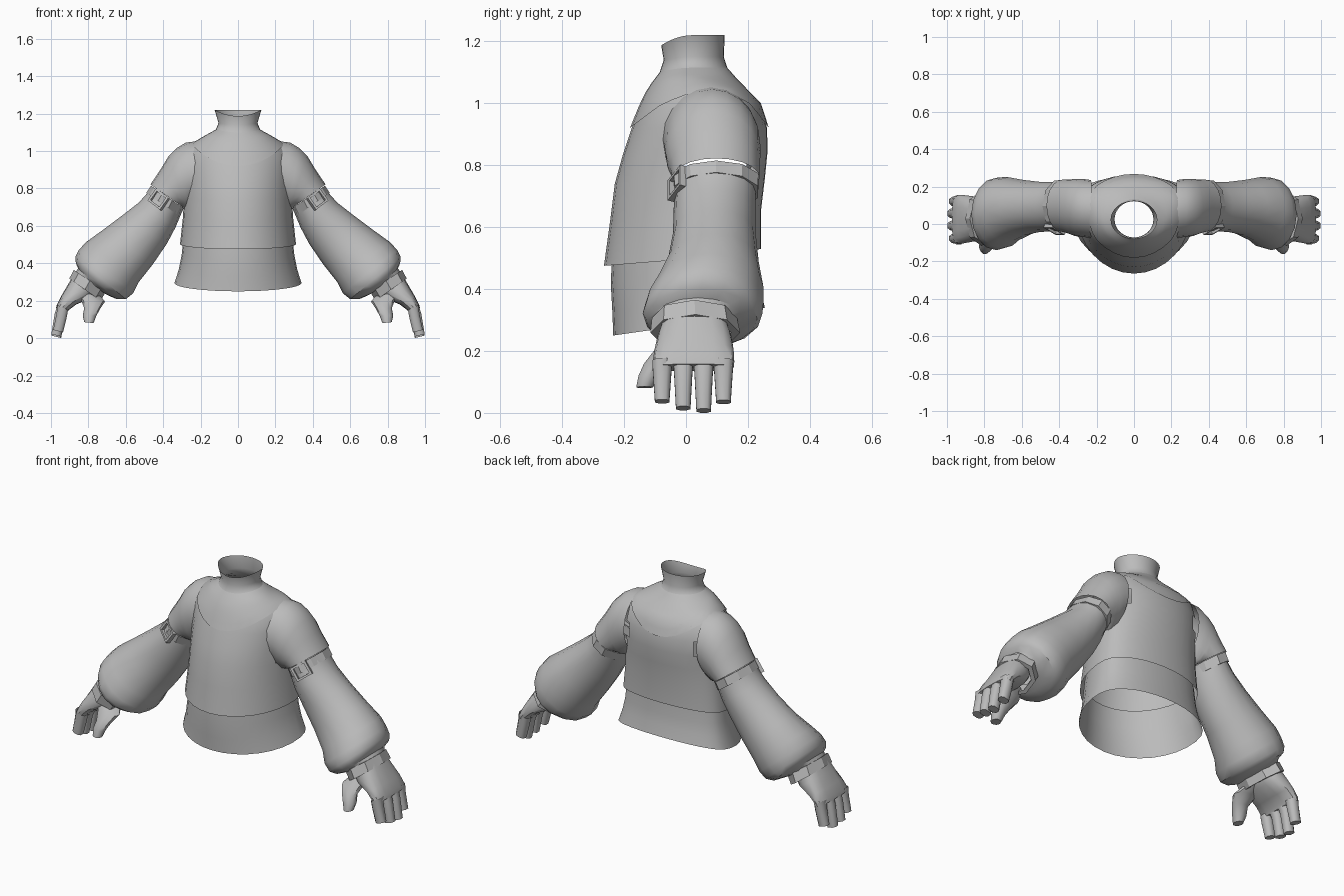
import bpy, bmesh, math
from mathutils import Vector

if "Cube" in bpy.data.objects:
    bpy.data.objects.remove(bpy.data.objects["Cube"])

gray = bpy.data.materials.new("plain_gray")
gray.diffuse_color = (0.5, 0.5, 0.5, 1)
gray.use_nodes = True
gray.node_tree.nodes["Principled BSDF"].inputs["Base Color"].default_value = gray.diffuse_color


def loft(name, rings, cap=False, closed=False, mirror=False, angle=40, skip=None):
    """Skin a list of point rings into one object; skip() leaves faces open."""
    bm = bmesh.new()
    vs = [[bm.verts.new(p) for p in r] for r in rings]
    n = len(vs[0])
    pairs = list(zip(vs, vs[1:]))
    if closed:
        pairs.append((vs[-1], vs[0]))
    for a, b in pairs:
        for i in range(n):
            j = (i + 1) % n
            quad = (a[i], a[j], b[j], b[i])
            if not (skip and skip(sum((v.co for v in quad), Vector()) / 4)):
                bm.faces.new(quad)
    if cap:
        bm.faces.new(vs[-1])
    bmesh.ops.recalc_face_normals(bm, faces=bm.faces)
    me = bpy.data.meshes.new(name)
    bm.to_mesh(me)
    bm.free()
    ob = bpy.data.objects.new(name, me)
    bpy.context.collection.objects.link(ob)
    me.materials.append(gray)
    bpy.ops.object.select_all(action='DESELECT')
    ob.select_set(True)
    bpy.context.view_layer.objects.active = ob
    bpy.ops.object.shade_smooth_by_angle(angle=math.radians(angle))
    if mirror:
        ob.modifiers.new("mirror", 'MIRROR')
    return ob


def power(x, p):
    return math.copysign(abs(x) ** p, x)


def body_point(ring, a, grow=0.0):
    """Point on a torso ring: front z, back z, half width, front y, back y."""
    zf, zb, w, yf, yb = ring
    wide = w > 0.2
    mid = 0.08 if wide else (yf + yb) / 2
    s = math.sin(a)
    depth = (yb - mid if s > 0 else mid - yf) + grow
    # the collar rim only dips at the front, the back is flatter than the chest
    z = (zf + zb) / 2 + s * (zb - zf) / 2 if wide else zb - (zb - zf) * max(0, -s) ** 2
    return Vector(((w + grow) * math.cos(a), mid + depth * power(s, .75 if wide and s > 0 else 1), z))


def limb_ring(sec, n, scale=1.0, turn=0.0, p=1.0):
    """Oval from outer x,z to inner x,z, spanning y0 to y1; p < 1 is boxier."""
    xo, zo, xi, zi, y0, y1 = sec
    c = Vector(((xo + xi) / 2, (y0 + y1) / 2, (zo + zi) / 2))
    u = Vector(((xo - xi) / 2, 0, (zo - zi) / 2)) * scale
    v = Vector((0, (y1 - y0) / 2, 0)) * scale
    return [c + u * power(math.cos(t), p) + v * power(math.sin(t), p)
            for t in (2 * math.pi * (i + turn) / n for i in range(n))]


def limb(name, secs, n, cap=False, turn=0.0, angle=40, p=1.0):
    loft(name, [limb_ring(s, n, 1, turn, p) for s in secs], cap, mirror=True, angle=angle)


def band(name, a, b, n, inset):
    loft(name, [limb_ring(a, n, inset), limb_ring(a, n),
                limb_ring(b, n), limb_ring(b, n, inset)],
         closed=True, mirror=True, angle=25)


SEG = 32
angles = [2 * math.pi * i / SEG for i in range(SEG)]

# top with high collar, open where the sleeves join
torso = [(.475, .53, .31, -.265, .243), (.62, .66, .295, -.245, .243),
         (.74, .76, .288, -.23, .255), (.83, .84, .287, -.205, .263),
         (.92, .92, .287, -.175, .262), (.99, 1.0, .277, -.148, .237),
         (1.035, 1.05, .24, -.128, .19), (1.065, 1.085, .17, -.11, .158),
         (1.10, 1.115, .118, -.085, .133), (1.14, 1.15, .104, -.072, .122),
         (1.187, 1.22, .125, -.08, .125)]


def armhole(p):
    return abs(p.x) > .22 and ((p.y - .085) / .125) ** 2 + ((p.z - .87) / .14) ** 2 < 1


loft("top", [[body_point(r, a) for a in angles] for r in torso], skip=armhole)


# yoke layer lying over the shoulders
def yoke_point(a, t):
    start = 4.0 + 2.0 * math.cos(a) ** 2
    f = start + (8.0 - start) * t
    i = min(int(f), len(torso) - 2)
    g = 0.006 * (1 - t)
    return body_point(torso[i], a, g).lerp(body_point(torso[i + 1], a, g), f - i)


loft("yoke", [[yoke_point(a, k / 8) for a in angles] for k in range(9)], skip=armhole)

# flared undershirt
under = [(.25, .34, .34, -.235, .255), (.33, .40, .317, -.238, .24),
         (.42, .46, .302, -.243, .23), (.52, .56, .29, -.238, .225)]
loft("undershirt", [[body_point(r, a) for a in angles] for r in under])

# short upper sleeve
limb("upper_sleeve", [(.225, 1.052, .235, .715, -.075, .235), (.28, 1.045, .25, .69, -.07, .24),
                      (.33, 1.015, .262, .682, -.068, .24), (.37, .975, .27, .68, -.063, .24),
                      (.415, .90, .28, .685, -.051, .238), (.468, .822, .292, .698, -.043, .238)], 20)

# arm strap with square buckle
band("arm_strap", (.465, .815, .29, .695, -.046, .241), (.49, .777, .31, .65, -.044, .239), 10, .86)
c = Vector((.425, -.032, .742))
u = Vector((.70, .42, .53)).normalized()
v = Vector((.59, 0, -.81)).normalized()
w = u.cross(v).normalized()
if w.y > 0:
    w = -w


def square(s, d):
    return [c + w * d + u * (i * .046 * s) + v * (j * .04 * s)
            for i, j in ((-1, -1), (1, -1), (1, 1), (-1, 1))]


loft("buckle", [square(1, -.018), square(1, .008), square(.72, .008), square(.72, -.018)],
     closed=True, mirror=True, angle=20)

# puffed lower sleeve
limb("lower_sleeve", [(.462, .81, .296, .692, -.035, .228), (.49, .77, .312, .645, -.036, .225),
                      (.53, .725, .335, .59, -.04, .225),
                      (.62, .655, .38, .505, -.042, .225), (.72, .58, .455, .395, -.06, .235),
                      (.81, .515, .53, .30, -.10, .25), (.85, .473, .56, .24, -.13, .25),
                      (.87, .435, .60, .208, -.14, .247), (.867, .40, .65, .209, -.13, .23),
                      (.855, .372, .69, .226, -.108, .185), (.87, .35, .725, .245, -.09, .15)], 16)

# cuff
band("cuff", (.878, .365, .705, .25, -.11, .165), (.902, .318, .735, .20, -.115, .175), 8, .8)

# palm
limb("palm", [(.88, .335, .762, .245, -.075, .13), (.91, .285, .79, .21, -.092, .147),
              (.945, .225, .865, .18, -.102, .154), (.968, .18, .905, .15, -.108, .156),
              (.974, .158, .915, .135, -.106, .154)],
     16, cap=True, p=.75)

# fingers
for name, y, tip, reach in (("index_finger", -.077, .03, -.01), ("middle_finger", -.009, .008, 0),
                            ("ring_finger", .057, 0, 0), ("little_finger", .121, .028, -.01)):
    limb(name, [(.967, .178, .907, .15, y - .034, y + .034),
                (.982 + reach, .13, .924 + reach, .11, y - .031, y + .031),
                (1.0 + reach, tip + .014, .944 + reach, tip, y - .025, y + .025)],
         8, cap=True, turn=.5, angle=50, p=.8)

# thumb
limb("thumb", [(.87, .25, .735, .225, -.07, .03), (.84, .205, .711, .195, -.105, -.02),
               (.822, .16, .738, .155, -.138, -.062), (.83, .12, .757, .12, -.155, -.085),
               (.822, .085, .772, .08, -.162, -.105)], 10, cap=True)
